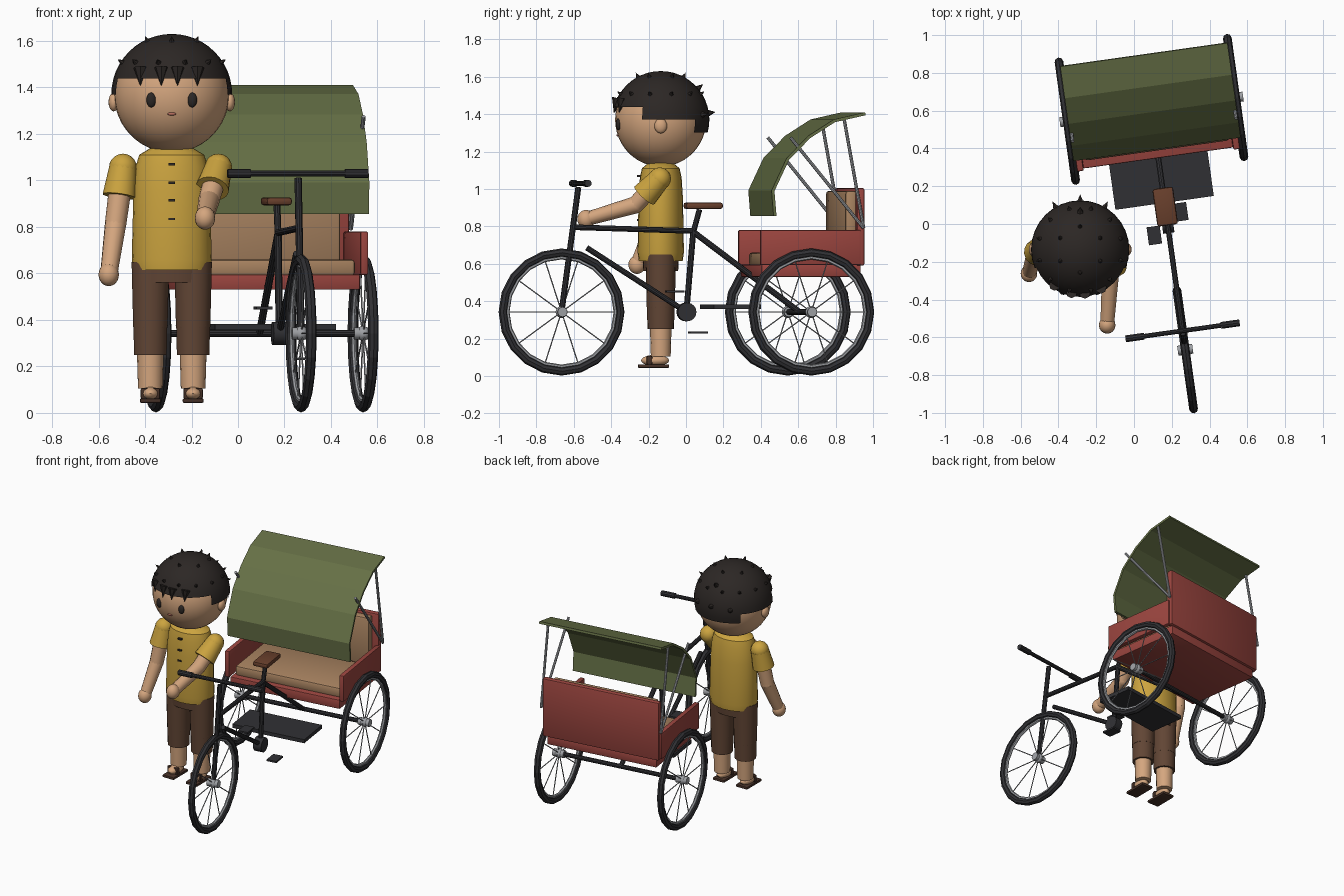
import bpy, bmesh
from math import sin, cos, pi, radians
from mathutils import Matrix, Vector

if "Cube" in bpy.data.objects:
    bpy.data.objects.remove(bpy.data.objects["Cube"])

T = Matrix.Translation
CART = T((0.0925, 0.607, 0)) @ Matrix.Rotation(radians(8), 4, 'Z')   # the cart is parked at an angle
WORLD = Matrix()
frame = WORLD

COL = dict(black=(.03, .03, .034), steel=(.35, .36, .38), red=(.33, .06, .05), tan=(.40, .23, .12),
           green=(.13, .16, .06), leather=(.14, .05, .025), yellow=(.60, .37, .05), skin=(.66, .38, .21),
           brown=(.12, .06, .035), hair=(.025, .02, .018), sole=(.06, .03, .02), lip=(.45, .15, .11))
MATS = {}
for k, c in COL.items():
    MATS[k] = bpy.data.materials.new(k)
    MATS[k].diffuse_color = (*c, 1)


def finish(name, bm, col, smooth=True):
    bmesh.ops.recalc_face_normals(bm, faces=bm.faces)
    bm.transform(frame)
    me = bpy.data.meshes.new(name)
    bm.to_mesh(me)
    bm.free()
    me.materials.append(MATS[col])
    if smooth:
        me.shade_smooth()
        me.set_sharp_from_angle(angle=radians(35))
    ob = bpy.data.objects.new(name, me)
    bpy.context.collection.objects.link(ob)
    return ob


def box(name, lo, hi, col, bevel=0.0):
    bm = bmesh.new()
    lo, hi = Vector(lo), Vector(hi)
    bmesh.ops.create_cube(bm, size=1, matrix=T((lo + hi) / 2) @ Matrix.Diagonal((*(hi - lo), 1)))
    if bevel:
        bmesh.ops.bevel(bm, geom=bm.edges[:], offset=bevel, segments=2, affect='EDGES', profile=.5)
    return finish(name, bm, col)


def add_rod(bm, a, b, r1, r2=None, n=10):
    a, b = Vector(a), Vector(b)
    m = T((a + b) / 2) @ (b - a).to_track_quat('Z', 'Y').to_matrix().to_4x4()
    bmesh.ops.create_cone(bm, cap_ends=True, segments=n, radius1=r1, radius2=r1 if r2 is None else r2,
                          depth=(b - a).length, matrix=m)


def rod(name, a, b, col, r1, r2=None, n=10):
    bm = bmesh.new()
    add_rod(bm, a, b, r1, r2, n)
    return finish(name, bm, col)


def ball(name, c, s, col, u=16, v=10):
    bm = bmesh.new()
    bmesh.ops.create_uvsphere(bm, u_segments=u, v_segments=v, radius=1, matrix=T(c) @ Matrix.Diagonal((*s, 1)))
    return finish(name, bm, col)


def lathe(name, prof, n, col, m, closed=False, smooth=True):
    """Revolve (radius, height) points about z, then place with m."""
    bm = bmesh.new()
    rings = [[bm.verts.new((r * cos(2 * pi * i / n), r * sin(2 * pi * i / n), z)) for i in range(n)] for r, z in prof]
    pairs = list(zip(rings, rings[1:])) + ([(rings[-1], rings[0])] if closed else [])
    for p, q in pairs:
        for i in range(n):
            j = (i + 1) % n
            bm.faces.new((p[i], p[j], q[j], q[i]))
    if not closed:
        bm.faces.new(rings[0])
        bm.faces.new(rings[-1])
    bm.transform(m)
    return finish(name, bm, col, smooth)


# ---------- cart ----------
frame = CART
HZ = .342


def torus(name, c, R, r, sides, col):
    prof = [(R + r * cos(2 * pi * k / sides), r * sin(2 * pi * k / sides)) for k in range(sides)]
    lathe(name, prof, 20, col, T(c) @ Matrix.Rotation(pi / 2, 4, 'Y'), True, False)


def wheel(name, x, y):
    c = Vector((x, y, HZ))
    torus(name + "_tyre", c, .317, .023, 8, 'black')
    torus(name + "_rim", c, .291, .010, 6, 'steel')
    rod(name + "_hub", c - Vector((.04, 0, 0)), c + Vector((.04, 0, 0)), 'steel', .026, n=12)
    ball(name + "_hub_cap", c, (.03, .032, .032), 'steel')
    bm = bmesh.new()
    for k in range(10):
        a = 2 * pi * k / 10
        add_rod(bm, c, c + Vector((0, cos(a), sin(a))) * .29, .0035, n=5)
    finish(name + "_spokes", bm, 'steel')


wheel("front_wheel", 0, -1.285)
wheel("left_wheel", -.45, 0)
wheel("right_wheel", .45, 0)

# frame tubes: name, (y, z) start, (y, z) end, radius
for nm, a, b, r in [("fork", (-1.285, HZ), (-1.194, 1.01), .016), ("top_tube", (-1.214, .795), (-.573, .775), .015),
                    ("down_tube", (-1.148, .685), (-.611, HZ), .015), ("seat_tube", (-.611, HZ), (-.573, .78), .016),
                    ("seat_post", (-.573, .77), (-.540, .89), .015), ("seat_stay", (-.573, .77), (0, HZ), .016)]:
    rod(nm, (0, *a), (0, *b), 'black', r)
rod("rear_axle", (-.45, 0, HZ), (.45, 0, HZ), 'black', .015)
rod("handlebar", (-.30, -1.184, 1.03), (.30, -1.184, 1.03), 'black', .013)
for s in (-1, 1):
    rod("grip", (s * .205, -1.184, 1.03), (s * .305, -1.184, 1.03), 'black', .019)
    box("pedal", (s * .078 - .035, -.611 + s * .052 - .048, HZ - s * .109 - .006),
        (s * .078 + .035, -.611 + s * .052 + .048, HZ - s * .109 + .006), 'black')
rod("crank", (-.03, -.611, HZ), (.03, -.611, HZ), 'black', .05, n=16)
box("saddle", (-.055, -.62, .893), (.055, -.42, .927), 'leather', .012)
box("footboard", (-.263, -.50, .357), (.263, -.245, .383), 'black')

# passenger body
box("body_base", (-.40, -.26, .53), (.40, .275, .595), 'red', .006)
box("back_panel", (-.425, .25, .59), (.425, .292, 1.005), 'red', .01)
for s in (-1, 1):
    box("side_panel", (min(s * .4, s * .435), -.272, .593), (max(s * .4, s * .435), .27, .78), 'red', .008)
box("seat_cushion", (-.385, -.22, .59), (.385, .20, .66), 'tan', .015)
box("back_cushion", (-.38, .195, .65), (.38, .255, .99), 'tan', .015)

# folding canopy: extruded side profile with thickness
prof = [(-.195, .856), (-.206, .99), (-.126, 1.16), (-.01, 1.278), (.125, 1.364), (.293, 1.402)]
bm = bmesh.new()
cols = [[bm.verts.new((x, y, z)) for y, z in prof] for x in (-.447, .447)]
for i in range(len(prof) - 1):
    bm.faces.new((cols[0][i], cols[1][i], cols[1][i + 1], cols[0][i + 1]))
frame = CART
canopy = finish("canopy", bm, 'green', False)
mod = canopy.modifiers.new("thickness", 'SOLIDIFY')
mod.thickness = .016
mod.offset = 0
for s in (-1, 1):
    for y, z in ((-.11, 1.275), (.18, 1.37)):
        rod("canopy_strut", (s * .437, .285, .79), (s * .437, y, z), 'steel', .009, n=8)

# ---------- driver ----------
frame = WORLD
X, Y = -.285, -.135
HEAD = Vector((X, Y, 1.37))
ball("head", HEAD, (.248, .244, .25), 'skin', 32, 24)
rod("neck", (X, Y, 1.08), (X, Y, 1.16), 'skin', .06, n=16)
for s in (-1, 1):
    ball("ear", (X + s * .25, Y, 1.337), (.022, .034, .04), 'skin')
    ball("eye", (X + s * .088, Y - .226, 1.346), (.021, .014, .032), 'hair')
ball("mouth", (X, Y - .229, 1.286), (.018, .008, .007), 'lip')

# hair cap with a stepped hairline
bm = bmesh.new()
bmesh.ops.create_uvsphere(bm, u_segments=32, v_segments=24, radius=.26)
cut = []
for f in bm.faces:
    c = f.calc_center_median()
    low = .066 if c.y < -.10 else (0 if c.y < .17 else -.066)
    if c.z < low:
        cut.append(f)
bmesh.ops.delete(bm, geom=cut, context='FACES')
bm.transform(T(HEAD))
finish("hair_cap", bm, 'hair')

# hair spikes in rings, larger at the back, plus a hanging fringe
bm = bmesh.new()
for lat, n, off in ((62, 6, 30), (32, 12, 15)):
    for k in range(n):
        a, l = radians(off + 360 * k / n), radians(lat)
        d = Vector((cos(a) * cos(l), sin(a) * cos(l), sin(l)))
        add_rod(bm, HEAD + d * .25, HEAD + d * .285, .016, 0, 6)
for a, l in ((90, 8), (60, 6), (120, 6), (90, 40)):
    a, l = radians(a), radians(l)
    d = Vector((cos(a) * cos(l), sin(a) * cos(l), sin(l)))
    add_rod(bm, HEAD + d * .24, HEAD + d * .295, .026, 0, 6)
for dx in (-.135, -.045, .025, .11):
    y = Y - (.245 ** 2 - dx * dx - .008) ** .5
    add_rod(bm, (X + dx, y - .005, 1.485), (X + dx, y - .024, 1.405), .030, 0, 7)
finish("hair_spikes", bm, 'hair')

# shirt and buttons
lathe("shirt", [(.163, .615), (.172, .66), (.165, .95), (.155, 1.06), (.14, 1.11), (.09, 1.14)], 24, 'yellow',
      T((X, Y, 0)) @ Matrix.Diagonal((1, .72, 1, 1)))
for z in (1.07, .99, .915, .834):
    box("button", (X - .014, Y - .126, z - .005), (X + .014, Y - .10, z + .005), 'hair')

# arms: one hanging, one reaching for the handlebar
for nm, sh, el, ha in [("right", (-.495, -.13, 1.055), (-.527, -.17, .81), (-.556, -.262, .595)),
                       ("left", (-.085, -.14, 1.055), (-.125, -.27, .915), (-.142, -.535, .838))]:
    sh, el, ha = Vector(sh), Vector(el), Vector(ha)
    ball(nm + "_shoulder", sh, (.06, .06, .06), 'yellow')
    rod(nm + "_sleeve", sh, sh + (el - sh).normalized() * .125, 'yellow', .059, .072, 16)
    rod(nm + "_upper_arm", sh, el, 'skin', .05, .046, 14)
    ball(nm + "_elbow", el, (.046, .046, .046), 'skin')
    rod(nm + "_forearm", el, ha, 'skin', .046, .037, 14)
    ball(nm + "_hand", ha, (.044, .046, .05), 'skin')

# legs, shorts and sandals
lathe("hips", [(.155, .56), (.165, .66)], 24, 'brown', T((X, Y, 0)) @ Matrix.Diagonal((1, .6, 1, 1)))
for s in (-1, 1):
    x = X + s * .092
    rod("shorts_leg", (x, Y, .37), (x, Y, .65), 'brown', .075, .082, 18)
    ball("shorts_knee", (x, Y, .375), (.075, .075, .05), 'brown')
    rod("shorts_cuff", (x, Y, .25), (x, Y, .375), 'brown', .071, .074, 18)
    rod("shin", (x, Y, .105), (x, Y, .27), 'skin', .053, .058, 16)
    ball("foot", (x, Y - .03, .083), (.04, .075, .03), 'skin')
    box("sandal_sole", (x - .045, Y - .122, .043), (x + .045, Y + .045, .062), 'sole', .006)
    box("sandal_strap", (x - .042, Y - .075, .06), (x + .042, Y - .045, .108), 'sole', .008)

for m in bpy.data.materials:
    if m.users and not m.is_grease_pencil:
        m.use_nodes = True
        m.node_tree.nodes["Principled BSDF"].inputs["Base Color"].default_value = m.diffuse_color
